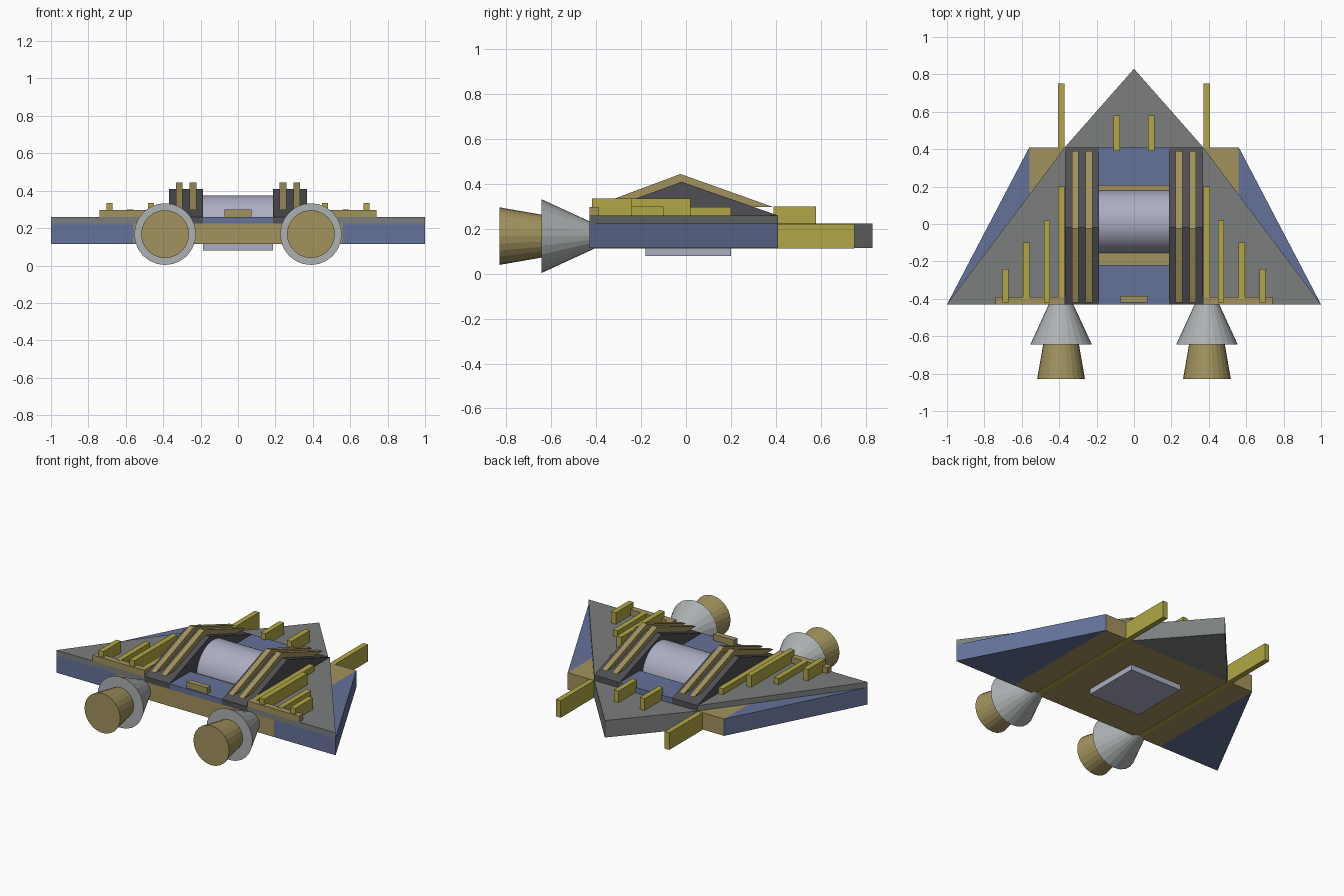
import bpy, bmesh, math
from mathutils import Matrix

if "Cube" in bpy.data.objects:
    bpy.data.objects.remove(bpy.data.objects["Cube"])


def material(name, r, g, b):
    m = bpy.data.materials.new(name)
    m.diffuse_color = (r, g, b, 1)
    m.use_nodes = True
    m.node_tree.nodes["Principled BSDF"].inputs["Base Color"].default_value = m.diffuse_color
    return m


GOLD = material("gold", 0.36, 0.29, 0.11)
YELLOW = material("yellow", 0.44, 0.39, 0.06)
BLUE = material("blue", 0.13, 0.17, 0.32)
LAVENDER = material("lavender", 0.41, 0.42, 0.54)
GREY = material("grey", 0.2, 0.21, 0.21)
DARK = material("dark_grey", 0.08, 0.08, 0.09)
STEEL = material("steel", 0.42, 0.44, 0.45)


def finish(name, bm, mat):
    bmesh.ops.recalc_face_normals(bm, faces=bm.faces)
    me = bpy.data.meshes.new(name)
    bm.to_mesh(me)
    bm.free()
    me.materials.append(mat)
    ob = bpy.data.objects.new(name, me)
    bpy.context.collection.objects.link(ob)
    return ob


def prism(name, mat, pts, lo, hi, axis="z"):
    """Extrude a profile: (x, y) along z, or (y, z) along x."""
    bm = bmesh.new()
    place = (lambda a, b: (a, b, lo)) if axis == "z" else (lambda a, b: (lo, a, b))
    face = bm.faces.new([bm.verts.new(place(a, b)) for a, b in pts])
    new = bmesh.ops.extrude_face_region(bm, geom=[face])["geom"]
    step = (0, 0, hi - lo) if axis == "z" else (hi - lo, 0, 0)
    bmesh.ops.translate(bm, vec=step, verts=[v for v in new if isinstance(v, bmesh.types.BMVert)])
    return finish(name, bm, mat)


def box(name, mat, x0, x1, y0, y1, z0, z1):
    return prism(name, mat, [(x0, y0), (x1, y0), (x1, y1), (x0, y1)], z0, z1)


def cone(name, mat, x, z, y0, y1, r0, r1, n=24):
    bm = bmesh.new()
    m = Matrix.Translation((x, (y0 + y1) / 2, z)) @ Matrix.Rotation(-math.pi / 2, 4, "X")
    bmesh.ops.create_cone(bm, cap_ends=True, segments=n, radius1=r0, radius2=r1,
                          depth=y1 - y0, matrix=m)
    return finish(name, bm, mat)


B, M, T = 0.115, 0.225, 0.26  # hull bottom, hull top, deck top

# Hull, nose and centre deck
box("hull", GOLD, -0.56, 0.56, -0.43, 0.41, B, M)
prism("nose", GREY, [(-0.37, 0.41), (0.37, 0.41), (0, 0.83)], B, M)
box("rear_deck", BLUE, -0.187, 0.187, 0.205, 0.41, M, T)
box("front_deck", BLUE, -0.187, 0.187, -0.43, -0.22, M, T)
box("front_block", GOLD, -0.073, 0.073, -0.42, -0.385, T, 0.3)
box("belly_hatch", LAVENDER, -0.187, 0.187, -0.18, 0.2, 0.08, B + 0.01)

# Half-round tank lying across the middle
arc = [(0.012 + 0.168 * math.cos(math.pi * i / 24), 0.207 + 0.168 * math.sin(math.pi * i / 24))
       for i in range(25)]
tank = prism("tank", LAVENDER, arc, -0.187, 0.187, "x")
bpy.context.view_layer.objects.active = tank
tank.select_set(True)
bpy.ops.object.shade_smooth_by_angle()
tank.select_set(False)

# Paired parts
for s, side in ((-1, "left"), (1, "right")):
    # Wings: blue body below, grey deck above
    prism(f"{side}_wing", BLUE, [(s * 0.56, -0.43), (s * 1.0, -0.43), (s * 0.56, 0.41)], B, M)
    prism(f"{side}_wing_deck", GREY, [(s * 0.37, -0.43), (s * 1.0, -0.43), (s * 0.37, 0.41)], M, T)

    # Roof ridge with two raised ribs
    prism(f"{side}_ridge", DARK,
          [(-0.43, M), (0.41, M), (0.41, T), (-0.02, 0.41), (-0.43, T)],
          s * 0.187, s * 0.37, "x")
    for i, x in enumerate((0.222, 0.296)):
        prism(f"{side}_ridge_rib_{i + 1}", GOLD, [(-0.42, 0.297), (0.39, 0.297), (-0.025, 0.445)],
              s * x, s * (x + 0.036), "x")

    # Long boom through the hull and short rear rod
    box(f"{side}_boom", YELLOW, s * 0.372, s * 0.406, -0.43, 0.75, B - 0.002, M - 0.002)
    box(f"{side}_rear_rod", YELLOW, s * 0.076, s * 0.11, 0.39, 0.58, M, 0.3)

    # Wing crossbar and rods
    box(f"{side}_crossbar", GOLD, s * 0.37, s * 0.74, -0.43, -0.39, T, 0.298)
    rods = ((0.389, -0.39, 0.2, 0.298), (0.465, -0.42, 0.02, 0.335),
            (0.577, -0.40, -0.10, 0.3), (0.687, -0.42, -0.24, 0.335))
    for i, (x, y0, y1, z) in enumerate(rods):
        box(f"{side}_wing_rod_{i + 1}", YELLOW, s * (x - 0.017), s * (x + 0.017), y0, y1, T, z)

    # Engine bell and nozzle
    cone(f"{side}_engine_bell", STEEL, s * 0.39, 0.168, -0.645, -0.40, 0.165, 0.052)
    cone(f"{side}_engine_nozzle", GOLD, s * 0.39, 0.168, -0.83, -0.64, 0.128, 0.095)
